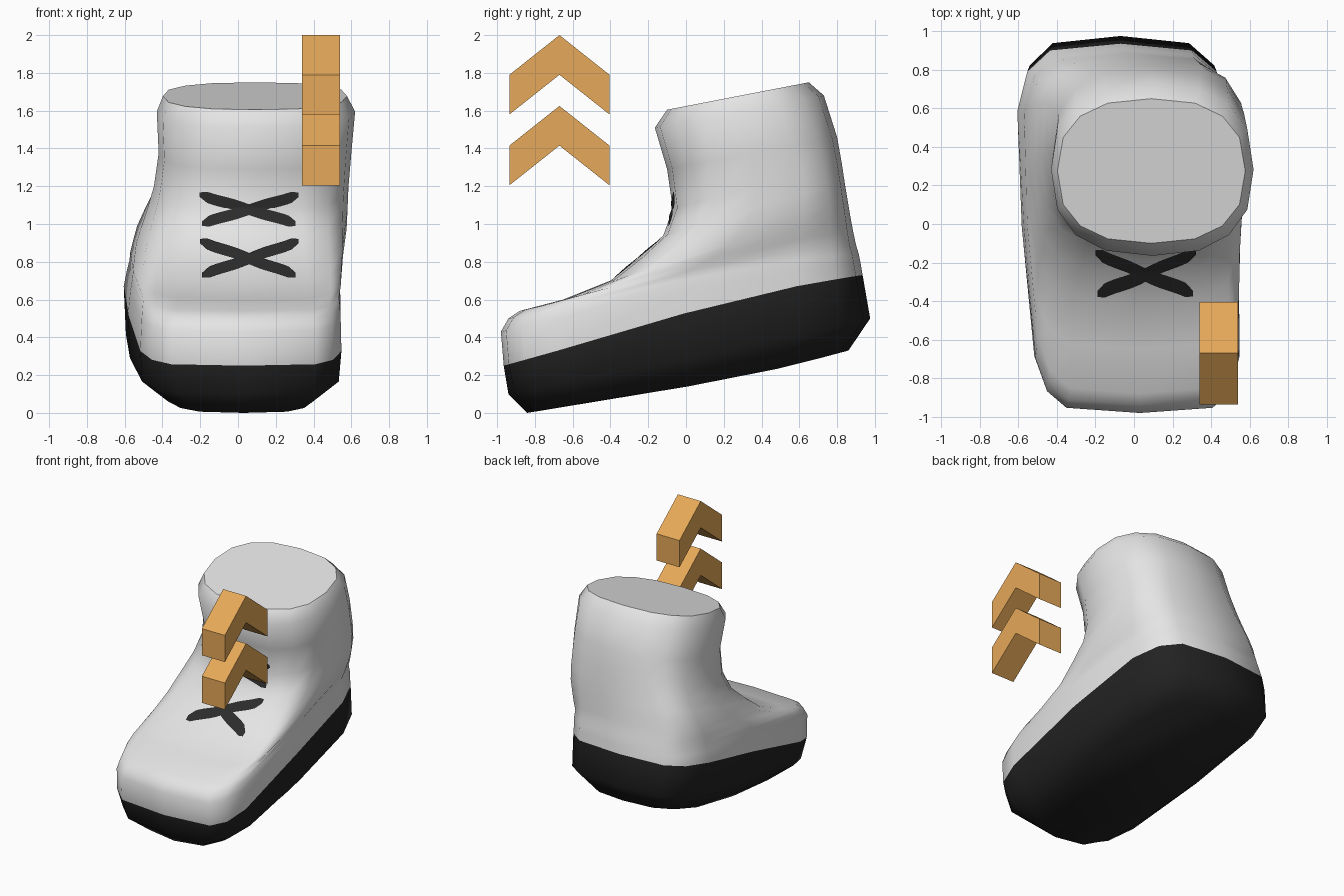
import bpy, bmesh, math
from mathutils import Vector
from mathutils.bvhtree import BVHTree

if "Cube" in bpy.data.objects:
    bpy.data.objects.remove(bpy.data.objects["Cube"])


def mat(name, rgb):
    m = bpy.data.materials.new(name)
    m.diffuse_color = (*rgb, 1)
    m.use_nodes = True
    m.node_tree.nodes["Principled BSDF"].inputs["Base Color"].default_value = m.diffuse_color
    return m


GREY = mat("light_grey", (0.78, 0.78, 0.78))
BLACK = mat("sole_black", (0.016, 0.016, 0.016))
LACE = mat("lace_black", (0.025, 0.025, 0.025))
ORANGE = mat("orange", (0.79, 0.395, 0.10))


def finish(bm, name, mats):
    me = bpy.data.meshes.new(name)
    bm.to_mesh(me)
    ob = bpy.data.objects.new(name, me)
    for m in mats:
        me.materials.append(m)
    bpy.context.collection.objects.link(ob)
    return ob


# Boot: tilted rings lofted from the sole to the collar
# front y, front z, back y, back z, centre x, half width, skew, front squareness, back squareness, z bow
RINGS = [
    (-.84, .00, .86, .33, -.01, .41, .04, 3.6, 3.2, -.025),
    (-.94, .10, .975, .50, -.02, .552, .05, 4.6, 4.0, -.01),
    (-.965, .25, .935, .73, -.02, .562, .05, 5.5, 4.2, .035),
    (-.98, .43, .925, .79, -.015, .555, .045, 5.5, 4.2, .035),
    (-.94, .50, .915, .84, -.01, .55, .04, 5.2, 4.2, .035),
    (-.88, .54, .90, .89, -.01, .545, .04, 4.8, 4.2, .035),
    (-.65, .60, .885, .96, .00, .55, .03, 4.6, 4.0, .03),
    (-.40, .70, .87, 1.04, .01, .55, .02, 4.2, 3.8, .02),
    (-.25, .82, .855, 1.13, .03, .545, .01, 3.6, 3.6, 0),
    (-.12, .94, .84, 1.22, .05, .53, .0, 3.2, 3.3, 0),
    (-.07, 1.08, .825, 1.32, .07, .515, .0, 2.9, 3.0, 0),
    (-.10, 1.29, .80, 1.46, .09, .51, .0, 2.6, 2.7, 0),
    (-.165, 1.51, .73, 1.68, .095, .525, .0, 2.5, 2.5, 0),
    (-.10, 1.605, .65, 1.75, .09, .487, .0, 2.5, 2.5, 0),
]
N = 16
bm = bmesh.new()
rings = []
for yf, zf, yb, zb, cx, hw, skew, nf, nb, bow in RINGS:
    ring = []
    for i in range(N):
        a = math.tau * i / N
        s, c = math.sin(a), -math.cos(a)
        n = nf if c < 0 else nb
        u = math.copysign(abs(s) ** (2 / n), s)
        v = math.copysign(abs(c) ** (2 / n), c) if abs(c) > 1e-6 else 0
        t = (v + 1) / 2
        rise = math.sin(math.pi * t) - .3 * math.sin(math.tau * t)
        ring.append(bm.verts.new((cx + (hw + .4 * skew * v) * u - skew * v,
                                  yf + (yb - yf) * t,
                                  zf + (zb - zf) * t + bow * rise)))
    rings.append(ring)
for k in range(len(rings) - 1):
    for i in range(N):
        j = (i + 1) % N
        f = bm.faces.new((rings[k][i], rings[k][j], rings[k + 1][j], rings[k + 1][i]))
        f.material_index = 1 if k < 2 else 0      # lowest bands are the sole
bm.faces.new(rings[0][::-1]).material_index = 1
collar = bm.faces.new(rings[-1])
bmesh.ops.recalc_face_normals(bm, faces=bm.faces)
for f in bm.faces:
    f.smooth = True
for e in collar.edges:
    e.smooth = False
tree = BVHTree.FromBMesh(bm)
finish(bm, "boot", [GREY, BLACK])
bm.free()


# Laces: thin strips projected on to the front of the boot
def lace(name, x0, z0, x1, z1, width=.06, steps=28, across=6):
    bm = bmesh.new()
    rows = []
    for i in range(steps + 1):
        t = i / steps
        e = t + .015 * math.sin(math.tau * 2 * t)
        end = min(1, .4 + 8 * min(t, 1 - t))      # rounded ends
        row = []
        for j in range(across + 1):
            off = (j / across - .5) * width * end
            x = x0 + (x1 - x0) * t
            z = z0 + (z1 - z0) * e + off
            hit, nor, _, _ = tree.ray_cast(Vector((x, -3, z)), Vector((0, 1, 0)))
            row.append(bm.verts.new(hit + nor * .006))
        rows.append(row)
    for a, b in zip(rows, rows[1:]):
        for j in range(across):
            bm.faces.new((a[j], b[j], b[j + 1], a[j + 1]))
    for f in bm.faces:
        f.smooth = True
    finish(bm, name, [LACE])
    bm.free()


for label, lo, hi in (("lower", .725, .905), ("upper", 1.0, 1.155)):
    lace(label + "_lace_rising", -.19, lo, .32, hi)
    lace(label + "_lace_falling", -.20, hi, .305, lo)


# Floating chevrons
def chevron(name, dz):
    prof = [(-.935, 1.58), (-.67, 1.79), (-.405, 1.58),
            (-.405, 1.79), (-.67, 2.0), (-.935, 1.79)]
    bm = bmesh.new()
    a, b = [[bm.verts.new((x, y, z + dz)) for y, z in prof] for x in (.34, .54)]
    for side in (a, b):
        for q in ((0, 1, 4, 5), (1, 2, 3, 4)):
            bm.faces.new([side[i] for i in q])
    for i in range(6):
        j = (i + 1) % 6
        bm.faces.new((a[i], a[j], b[j], b[i]))
    bmesh.ops.recalc_face_normals(bm, faces=bm.faces)
    finish(bm, name, [ORANGE])
    bm.free()


chevron("upper_chevron", 0)
chevron("lower_chevron", -.375)
